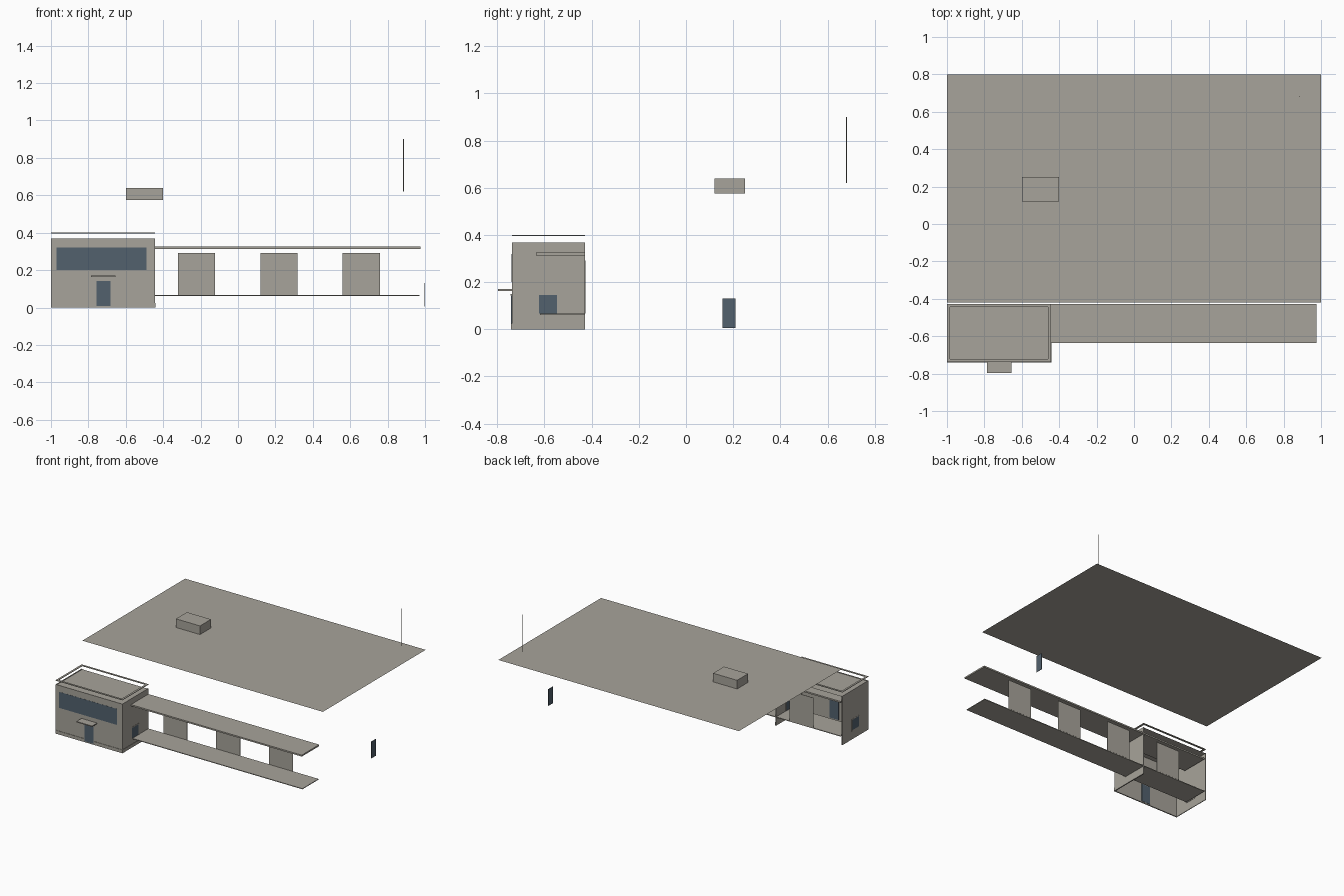
import bpy

cube = bpy.data.objects.get("Cube")
if cube:
    bpy.data.objects.remove(cube, do_unlink=True)


def material(name, colour):
    mat = bpy.data.materials.new(name)
    mat.use_nodes = True
    mat.diffuse_color = (*colour, 1)
    mat.node_tree.nodes["Principled BSDF"].inputs["Base Color"].default_value = (*colour, 1)
    return mat


concrete = material("warm grey concrete", (0.39, 0.37, 0.325))
glass = material("slate blue glass", (0.085, 0.12, 0.155))

FACES = [(0, 2, 3, 1), (4, 5, 7, 6), (0, 1, 5, 4), (2, 6, 7, 3), (0, 4, 6, 2), (1, 3, 7, 5)]


def box(name, xs, ys, zs, mat=concrete):
    """Box between the given limits along each axis."""
    mesh = bpy.data.meshes.new(name)
    mesh.from_pydata([(x, y, z) for z in zs for y in ys for x in xs], [], FACES)
    mesh.materials.append(mat)
    obj = bpy.data.objects.new(name, mesh)
    bpy.context.collection.objects.link(obj)
    return obj


def sheet(name, xs, ys, z):
    """Single horizontal face."""
    mesh = bpy.data.meshes.new(name)
    (x0, x1), (y0, y1) = xs, ys
    mesh.from_pydata([(x0, y0, z), (x1, y0, z), (x1, y1, z), (x0, y1, z)], [], [(0, 1, 2, 3)])
    mesh.materials.append(concrete)
    obj = bpy.data.objects.new(name, mesh)
    bpy.context.collection.objects.link(obj)


LEFT, RIGHT, FRONT, BACK = -1.0, -0.445, -0.738, -0.428
WALL, TOP, SKIRT, EDGE = 0.005, 0.368, 0.025, 0.003

# Main roof, rooftop unit and mast
sheet("main_roof", (-1, 1), (-0.42, 0.8), 0.575)
box("rooftop_unit", (-0.6, -0.4), (0.12, 0.25), (0.575, 0.64))
bpy.ops.mesh.primitive_cylinder_add(vertices=8, radius=0.002, depth=0.28, location=(0.885, 0.68, 0.76))
mast = bpy.context.object
mast.name = "mast"
mast.data.materials.append(concrete)

# Entrance block: three walls, open at the back and below
box("front_wall", (LEFT, RIGHT), (FRONT, FRONT + WALL), (0, TOP))
box("front_skirting", (LEFT, RIGHT + EDGE), (FRONT - EDGE, FRONT), (0, SKIRT))
sheet("block_roof", (LEFT + WALL, RIGHT - WALL), (FRONT + WALL, BACK), TOP - 0.004)

# Side walls with framed windows
for side, x0, sign in (("right", LEFT, 1), ("left", RIGHT, -1)):
    box(side + "_wall", sorted((x0, x0 + sign * WALL)), (FRONT + WALL, BACK), (0, TOP))
    panes = sorted((x0 - sign * 0.002 * (side == "left"), x0 + sign * (WALL + 0.002)))
    if side == "right":
        panes[0] = x0 - 0.001
    box(side + "_window", panes, (-0.624, -0.546), (0.068, 0.145), glass)
    for i, y in enumerate((-0.63, -0.546)):
        box(f"{side}_window_jamb_{i}", panes, (y, y + 0.006), (0.062, 0.151))
    for i, z in enumerate((0.062, 0.145)):
        box(f"{side}_window_rail_{i}", panes, (-0.624, -0.546), (z, z + 0.006))
box("left_skirting", (RIGHT, RIGHT + EDGE), (FRONT, BACK), (0, SKIRT))

# Flat trim ring floating above the block
RIM = 0.015
for i, y in enumerate((FRONT, BACK - RIM)):
    box(f"trim_long_{i}", (LEFT, RIGHT), (y, y + RIM), (0.396, 0.4))
for i, x in enumerate((LEFT, RIGHT - RIM)):
    box(f"trim_short_{i}", (x, x + RIM), (FRONT + RIM, BACK - RIM), (0.396, 0.4))

# Front door, canopy and wide window
box("front_door", (-0.757, -0.683), (FRONT - 0.005, FRONT + WALL + 0.002), (0.008, 0.143), glass)
box("door_head", (-0.763, -0.677), (FRONT - 0.006, FRONT), (0.143, 0.15))
box("door_canopy", (-0.785, -0.655), (-0.797, FRONT), (0.163, 0.17))
box("wide_window", (-0.97, -0.49), (FRONT - 0.001, FRONT), (0.2, 0.32), glass)

# Long gallery: canopy, deck and evenly spaced wall panels
box("gallery_canopy", (-0.985, 0.975), (-0.635, BACK), (0.314, 0.325))
box("gallery_deck", (-0.985, 0.97), (-0.62, BACK), (0.061, 0.066))
for i in range(4):
    x = -0.76 + 0.44 * i
    box(f"gallery_panel_{i}", (x, x + 0.198), (-0.43, -0.427), (0.066, 0.292))

# Separate side door
box("side_door", (0.997, 1.0), (0.155, 0.21), (0.005, 0.13), glass)
